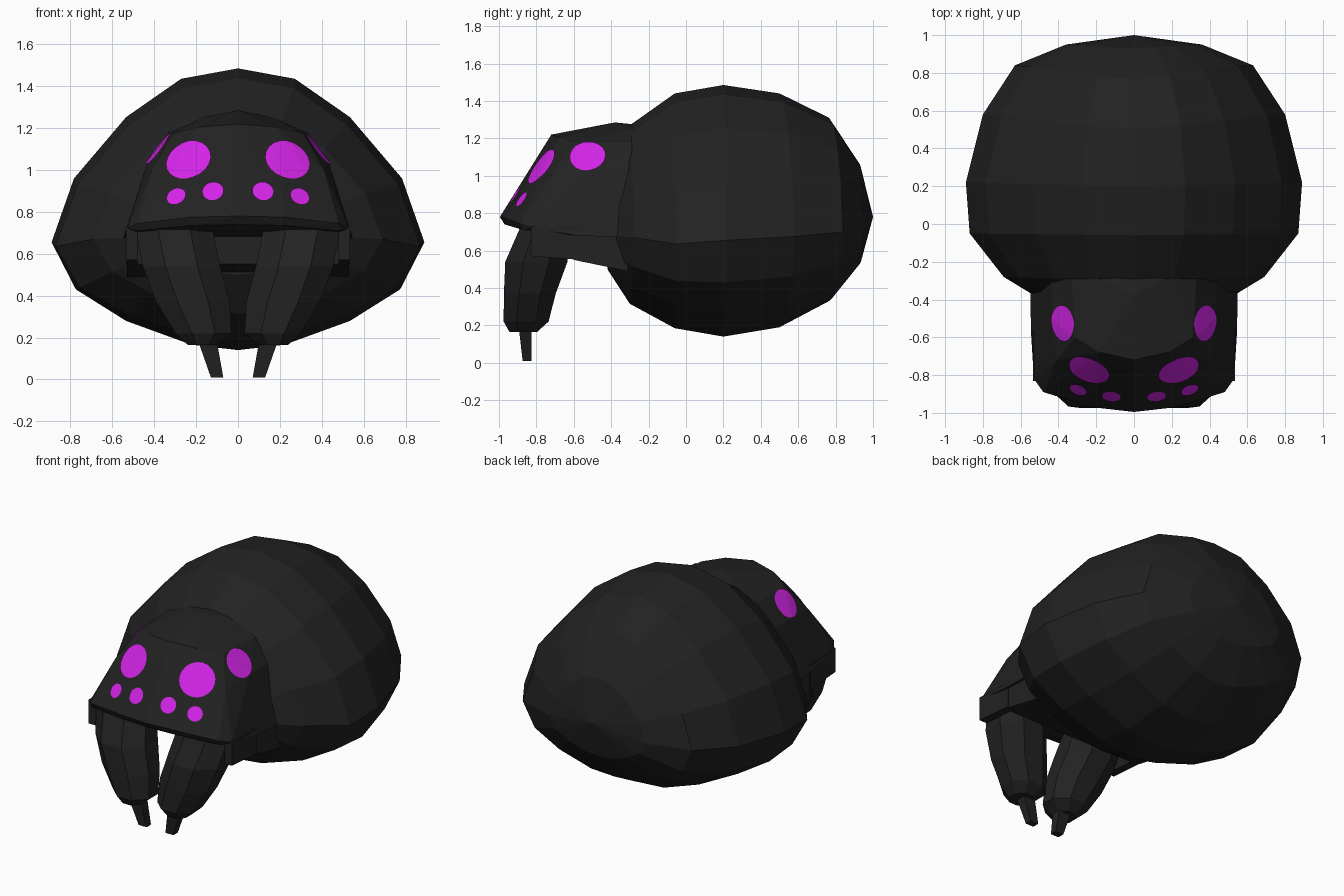
import bpy, bmesh
from math import sin, cos, pi
from mathutils import Vector
from mathutils.bvhtree import BVHTree

cube = bpy.data.objects.get("Cube")
if cube:
    bpy.data.objects.remove(cube)


def material(name, colour):
    mat = bpy.data.materials.new(name)
    mat.use_nodes = True
    mat.diffuse_color = colour
    bsdf = next(n for n in mat.node_tree.nodes if n.type == 'BSDF_PRINCIPLED')
    bsdf.inputs["Base Color"].default_value = colour
    return mat


black = material("charcoal_black", (0.016, 0.016, 0.016, 1))
magenta = material("eye_magenta", (0.65, 0.018, 0.8, 1))


def finish(name, bm, mat, mirror=False):
    bmesh.ops.recalc_face_normals(bm, faces=bm.faces)
    mesh = bpy.data.meshes.new(name)
    bm.to_mesh(mesh)
    bm.free()
    mesh.materials.append(mat)
    obj = bpy.data.objects.new(name, mesh)
    bpy.context.collection.objects.link(obj)
    if mirror:
        obj.modifiers.new("Mirror", 'MIRROR').use_mirror_merge = False
    return obj


def skin(bm, rings):
    """Bridge closed rings of points and cap both ends."""
    loops = [[bm.verts.new(p) for p in ring] for ring in rings]
    for a, b in zip(loops, loops[1:]):
        for i in range(len(a)):
            j = (i + 1) % len(a)
            bm.faces.new((a[i], a[j], b[j], b[i]))
    return loops


def hull(name, points, both=True, mirror=False):
    """Convex solid around points, optionally given for one half only."""
    bm = bmesh.new()
    for x, y, z in points:
        bm.verts.new((x, y, z))
        if both and x:
            bm.verts.new((-x, y, z))
    out = bmesh.ops.convex_hull(bm, input=bm.verts)
    bmesh.ops.delete(bm, geom=[v for v in bm.verts if not v.link_faces], context='VERTS')
    bmesh.ops.dissolve_limit(bm, angle_limit=0.03, verts=bm.verts, edges=bm.edges)
    tree = BVHTree.FromBMesh(bm)
    finish(name, bm, black, mirror)
    return tree


# Abdomen: rings along y, each with half width, top, bottom and widest height
half = [(0, 1), (.305, .94), (.6, .72), (.88, .367), (1, 0),
        (.87, -.437), (.6, -.73), (.25, -.95), (0, -1)]
outline = half + [(-x, z) for x, z in half[-2:0:-1]]
stations = [(-.42, .46, 1.02, .5, .68, 0), (-.3, .69, 1.27, .315, .67, .02),
            (-.06, .87, 1.44, .185, .635, .01), (.2, .89, 1.485, .14, .655, .02),
            (.5, .8, 1.44, .19, .675, .08), (.765, .63, 1.31, .33, .7, .075),
            (.93, .36, 1.06, .53, .72, .02)]
bm = bmesh.new()
loops = skin(bm, [[(x * w, y + bulge * abs(x), mid + z * ((top - mid) if z > 0 else (mid - low)))
                   for x, z in outline]
                  for y, w, top, low, mid, bulge in stations])
bm.faces.new(loops[0])
pole = bm.verts.new((0, 1, .78))
for a, b in zip(loops[-1], loops[-1][1:] + loops[-1][:1]):
    bm.faces.new((a, b, pole))
finish("abdomen", bm, black)

# Head: domed shell with a sloping face and a thin front lip
crown = [(0, -.72, 1.22), (.18, -.68, 1.205), (.31, -.6, 1.175), (.33, -.29, 1.18),
         (.17, -.29, 1.25), (0, -.38, 1.285), (0, -.28, 1.275)]
cheek_line = [(.41, -.72, 1), (.435, -.5, 1.03), (.435, -.29, 1.03)]
lip = [(0, -.995, .78), (.22, -.97, .775), (.48, -.89, .745), (.53, -.82, .72),
       (.545, -.58, .68), (.55, -.32, .67)]
under_lip = [(0, -.97, .74), (.22, -.95, .735), (.48, -.87, .71)]
head_surface = hull("head", crown + cheek_line + lip + under_lip)

# Lower head block and the cheek flaps beside the jaws
hull("head_underside", [(x, y, z) for x in (.46, .53)
                        for y, z in ((-.6, .73), (-.6, .55), (-.31, .72), (-.31, .49))])
hull("cheek", [(x, y, z) for x in (.48, .535)
               for y, z in ((-.83, .73), (-.83, .57), (-.56, .72), (-.56, .55))],
     both=False, mirror=True)


# Jaws and fangs: stacked rings of centre x, y, z and two radii
def limb(name, rings, sides):
    bm = bmesh.new()
    turns = [2 * pi * (i + .5) / sides for i in range(sides)]
    loops = skin(bm, [[(x + rx * cos(t), y + ry * sin(t), z) for t in turns]
                      for x, y, z, rx, ry in rings])
    bm.faces.new(loops[0])
    bm.faces.new(loops[-1])
    finish(name, bm, black, mirror=True)


limb("jaw", [(.31, -.75, .74, .2, .14), (.27, -.8, .54, .2, .18),
             (.215, -.835, .37, .19, .15), (.165, -.855, .22, .145, .13),
             (.17, -.87, .165, .075, .08)], 8)
limb("fang", [(.15, -.86, .2, .065, .05), (.1, -.85, .01, .042, .033)], 4)


# Eyes: thin discs laid onto the head surface
def eye(name, centre, facing, radius, sides=20):
    axis = Vector(facing).normalized()
    side = axis.cross(Vector((0, 0, 1))).normalized()
    up = side.cross(axis)
    bm = bmesh.new()

    def project(r, t):
        start = Vector(centre) + r * (cos(t) * side + sin(t) * up) + axis * .5
        hit = head_surface.ray_cast(start, -axis)[0]
        return (hit if hit else start - axis * .5) + axis * .007

    turns = [2 * pi * i / sides for i in range(sides)]
    loops = skin(bm, [[project(radius * k / 4, t) for t in turns] for k in range(1, 5)])
    bm.faces.new(loops[0])
    for f in bm.faces:
        f.normal_update()
    obj = finish(name, bm, magenta, mirror=True)
    if obj.data.polygons[0].normal.dot(axis) < 0:
        obj.data.flip_normals()


eye("large_front_eye", (.235, -.77, 1.045), (.5, -.65, .57), .11)
eye("side_eye", (.37, -.525, 1.1), (.83, -.1, .55), .097)
eye("small_inner_eye", (.12, -.915, .9), (.2, -.85, .5), .052)
eye("small_outer_eye", (.29, -.87, .868), (.45, -.75, .5), .048)
